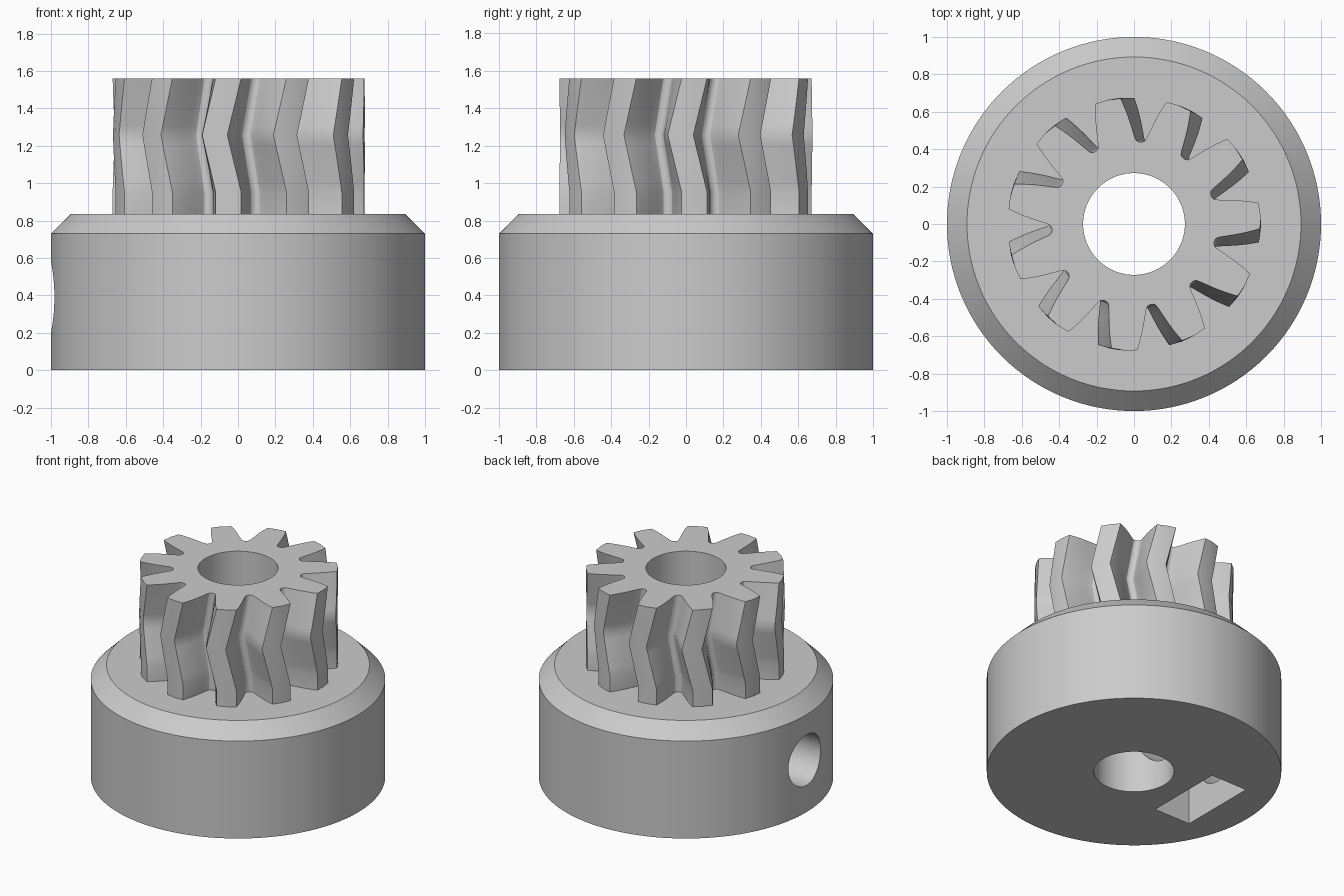
import bpy, bmesh
from math import pi, cos, sin, radians

cube = bpy.data.objects.get("Cube")
if cube:
    bpy.data.objects.remove(cube, do_unlink=True)

grey = bpy.data.materials.new("plain grey")
grey.use_nodes = True
grey.diffuse_color = (0.6, 0.6, 0.6, 1)
grey.node_tree.nodes["Principled BSDF"].inputs["Base Color"].default_value = (0.6, 0.6, 0.6, 1)


def loft(name, rings):
    """Solid skinned through a stack of matching closed rings."""
    bm = bmesh.new()
    loops = [[bm.verts.new(p) for p in ring] for ring in rings]
    for a, b in zip(loops, loops[1:]):
        for i in range(len(a)):
            j = (i + 1) % len(a)
            bm.faces.new((a[i], a[j], b[j], b[i]))
    bm.faces.new(loops[0][::-1])
    bm.faces.new(loops[-1])
    bmesh.ops.recalc_face_normals(bm, faces=bm.faces)
    mesh = bpy.data.meshes.new(name)
    bm.to_mesh(mesh)
    bm.free()
    mesh.materials.append(grey)
    obj = bpy.data.objects.new(name, mesh)
    bpy.context.collection.objects.link(obj)
    return obj


def circle(r, z, n=128):
    return [(r * cos(2 * pi * i / n), r * sin(2 * pi * i / n), z) for i in range(n)]


def cut(obj, cutters):
    bpy.ops.object.select_all(action='DESELECT')
    bpy.context.view_layer.objects.active = obj
    obj.select_set(True)
    for c in cutters:
        mod = obj.modifiers.new("cut", 'BOOLEAN')
        mod.operation, mod.solver, mod.object = 'DIFFERENCE', 'EXACT', c
        bpy.ops.object.modifier_apply(modifier=mod.name)
    bpy.ops.object.shade_smooth_by_angle(angle=radians(30))


# Collar with a chamfered top rim
SHOULDER = 0.835
collar = loft("collar", [circle(1, 0), circle(1, 0.73), circle(0.893, SHOULDER)])

# Herringbone gear: half-tooth flank as (radius, half angle in degrees)
TEETH, PHASE, TWIST = 11, 3.8, -6.3
TOP, MIDDLE, LOW = 1.56, 1.257, 0.953
flank = [(0.441, 14.8), (0.448, 13.4), (0.465, 12.4), (0.49, 11.5), (0.52, 10.5),
         (0.55, 9.6), (0.58, 8.7), (0.61, 7.8), (0.64, 6.9), (0.66, 6.3), (0.675, 5.8)]
tooth = [(r, -a) for r, a in flank] + [(0.678, 0)] + [(r, a) for r, a in flank[::-1]]
tooth.append((0.439, 180 / TEETH))


def gear_ring(z, twist):
    return [(r * cos(t), r * sin(t), z)
            for k in range(TEETH) for r, a in tooth
            for t in [radians(a + PHASE + twist + k * 360 / TEETH)]]


STEPS = 6
rings = [gear_ring(SHOULDER, 0)]
rings += [gear_ring(LOW + (MIDDLE - LOW) * i / STEPS, TWIST * i / STEPS) for i in range(STEPS)]
rings += [gear_ring(MIDDLE + (TOP - MIDDLE) * i / STEPS, TWIST * (1 - i / STEPS))
          for i in range(STEPS + 1)]
gear = loft("herringbone_gear", rings)

# Cutters: shaft bore, side screw hole, nut trap with a pointed roof
SCREW_Z = 0.39
bore = loft("bore_cutter", [circle(0.272, -0.5, 96), circle(0.272, 2, 96)])
screw = loft("screw_cutter", [[(x, p, SCREW_Z + q) for p, q, _ in circle(0.19, 0, 48)]
                              for x in (-1.2, 0)])
roof = [(-0.3, -0.1), (0.3, -0.1), (0.3, 0.563), (0, 0.735), (-0.3, 0.563)]
trap = loft("nut_trap_cutter", [[(x, y, z) for y, z in roof] for x in (-0.74, -0.44)])

cut(collar, [bore, screw, trap])
cut(gear, [bore])
for c in (bore, screw, trap):
    bpy.data.objects.remove(c, do_unlink=True)
